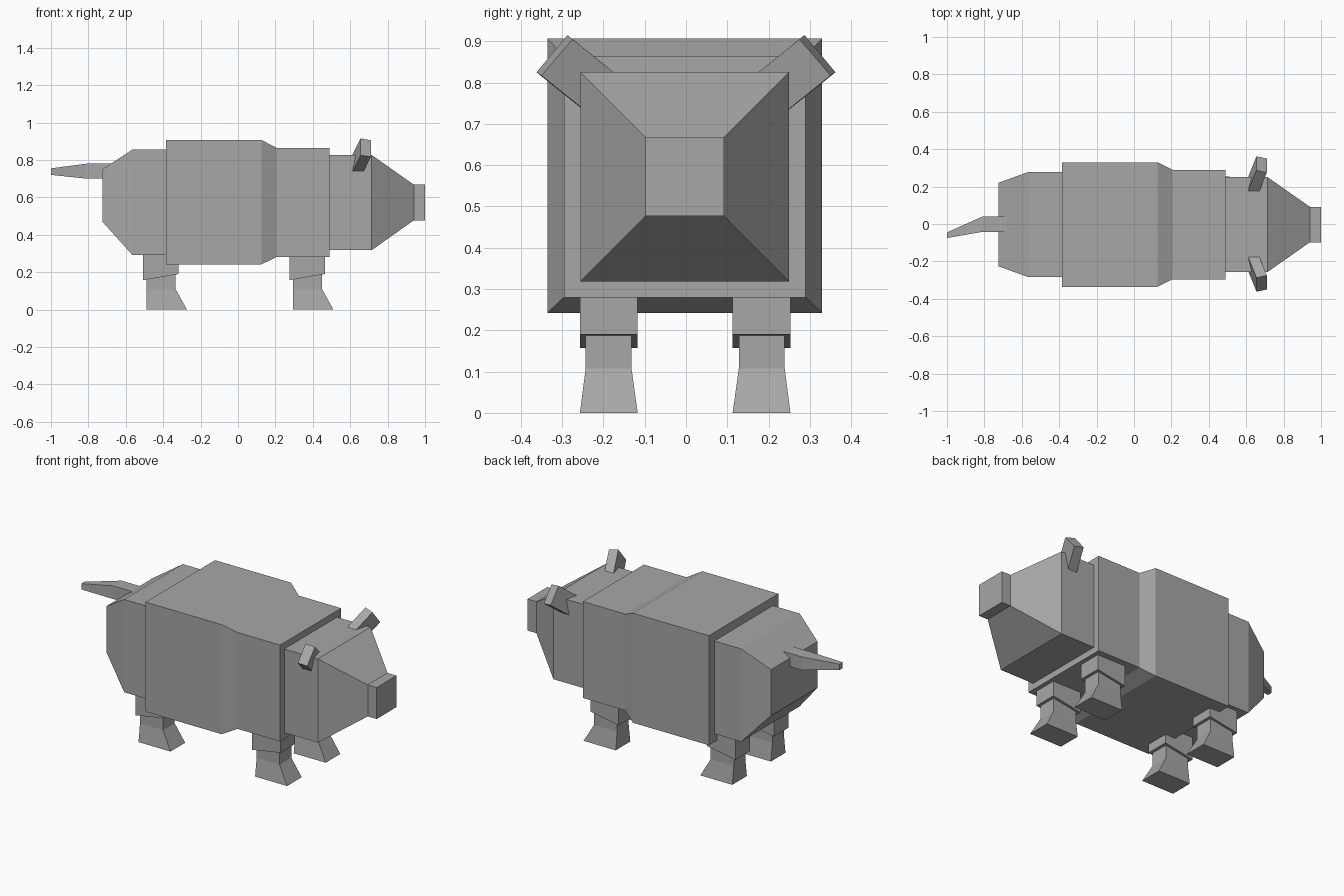
import bpy
from mathutils import Vector

if "Cube" in bpy.data.objects:
    bpy.data.objects.remove(bpy.data.objects["Cube"])

grey = bpy.data.materials.new("grey")
grey.diffuse_color = (0.39, 0.39, 0.39, 1)
grey.use_nodes = True
grey.node_tree.nodes["Principled BSDF"].inputs["Base Color"].default_value = grey.diffuse_color


def make(name, rings):
    """Skin a chain of four-cornered rings and cap both ends."""
    verts = [v for r in rings for v in r]
    faces = [(0, 1, 2, 3), tuple(len(verts) - k for k in (1, 2, 3, 4))]
    for a in range(0, len(verts) - 4, 4):
        for k in range(4):
            n = (k + 1) % 4
            faces.append((a + k, a + 4 + k, a + 4 + n, a + n))
    mesh = bpy.data.meshes.new(name)
    mesh.from_pydata(verts, [], faces)
    mesh.materials.append(grey)
    ob = bpy.data.objects.new(name, mesh)
    bpy.context.collection.objects.link(ob)
    # outward normals
    import bmesh
    bm = bmesh.new()
    bm.from_mesh(mesh)
    bmesh.ops.recalc_face_normals(bm, faces=bm.faces)
    bm.to_mesh(mesh)
    bm.free()
    return ob


def across(x, y0, y1, z0, z1):
    """Ring facing along x."""
    return [(x, y0, z0), (x, y1, z0), (x, y1, z1), (x, y0, z1)]


def level(x0, x1, y0, y1, z_back, z_front):
    """Ring facing along z, optionally slanted from back to front."""
    return [(x0, y0, z_back), (x1, y0, z_front), (x1, y1, z_front), (x0, y1, z_back)]


def trunk(name, sections):
    c = -0.003  # slight sideways offset of the body
    return make(name, [across(x, c - h, c + h, z0, z1) for x, h, z0, z1 in sections])


# Body sections from rear to nose: x, half width, bottom, top
trunk("rump", [(-0.725, 0.223, 0.47, 0.75), (-0.565, 0.281, 0.292, 0.855),
               (-0.37, 0.281, 0.292, 0.855)])
trunk("torso", [(-0.385, 0.333, 0.242, 0.907), (0.125, 0.333, 0.242, 0.907),
                (0.205, 0.293, 0.28, 0.865), (0.49, 0.293, 0.28, 0.865)])
trunk("head", [(0.47, 0.253, 0.318, 0.826), (0.715, 0.253, 0.318, 0.826),
               (0.94, 0.095, 0.477, 0.668), (1.0, 0.095, 0.477, 0.668)])

# Tail, tapering and bending sideways
make("tail", [across(-1.0, -0.075, -0.045, 0.72, 0.755),
              across(-0.81, -0.042, 0.04, 0.70, 0.78),
              across(-0.66, -0.042, 0.04, 0.70, 0.78)])

# Legs: upper block with slanted bottom, lower leg flaring into the foot
for end, dx in (("front", 0.0), ("back", -0.783)):
    for side, s in (("left", 1), ("right", -1)):
        def ring(x0, x1, y0, y1, zb, zf):
            return level(x0 + dx, x1 + dx, s * y0 - 0.002, s * y1 - 0.002, zb, zf)
        make(f"{end}_{side}_thigh", [ring(0.275, 0.465, 0.115, 0.255, 0.157, 0.19),
                                     ring(0.275, 0.465, 0.115, 0.255, 0.31, 0.31)])
        make(f"{end}_{side}_foot", [ring(0.295, 0.51, 0.115, 0.255, 0, 0),
                                    ring(0.295, 0.45, 0.13, 0.241, 0.108, 0.108),
                                    ring(0.295, 0.45, 0.13, 0.241, 0.22, 0.22)])

# Ears: slanted slabs running from inside the head outward and up
tip = [Vector(v) for v in ((0.655, 0.287, 0.915), (0.71, 0.275, 0.905),
                           (0.71, 0.35, 0.817), (0.655, 0.362, 0.825))]
back = Vector((0.045, 0.112, 0.09)) * 1.3
for side, s in (("left", 1), ("right", -1)):
    make(f"{side}_ear", [[(v.x, s * v.y, v.z) for v in r]
                         for r in (tip, [v - back for v in tip])])
